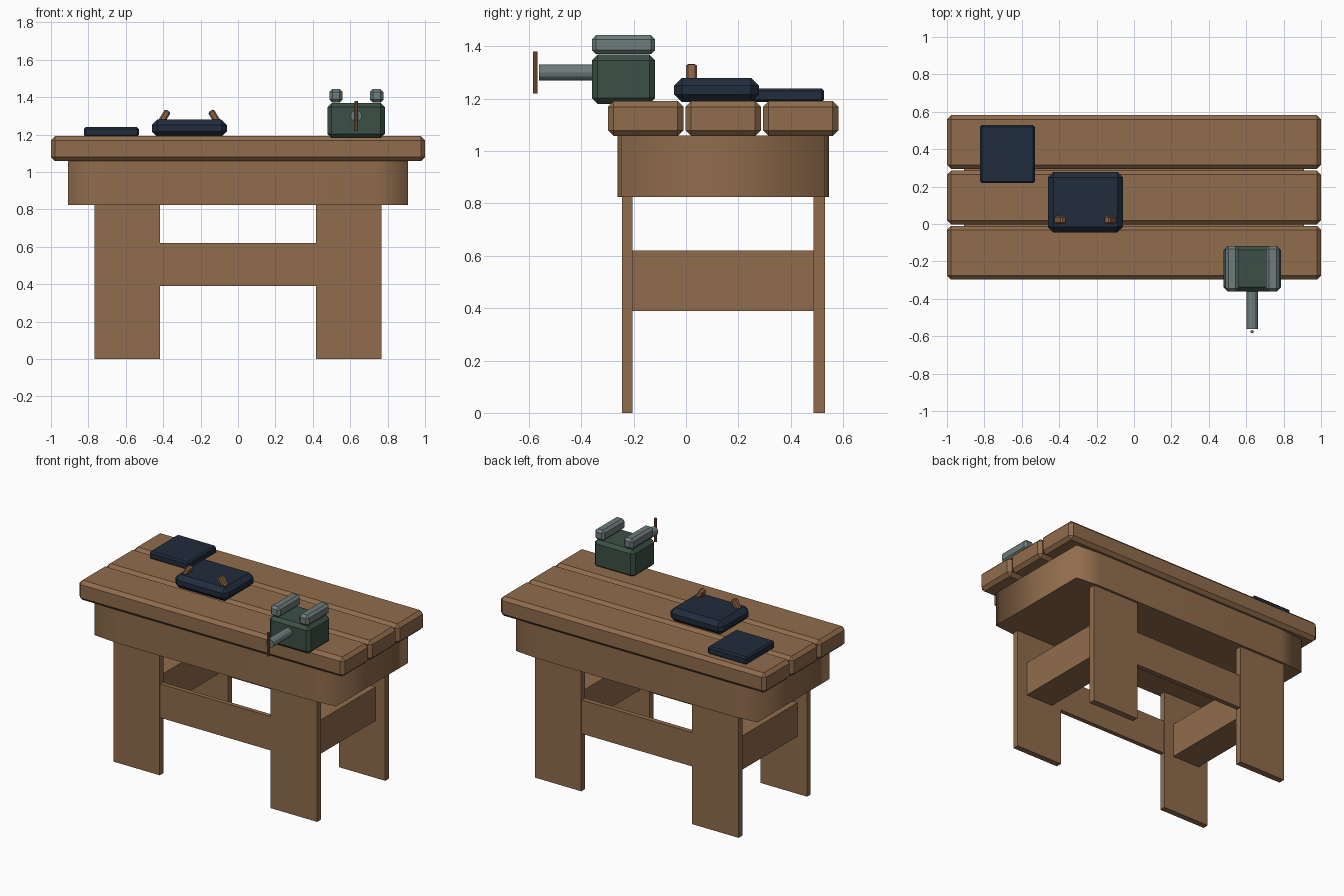
import bpy, bmesh, math
from mathutils import Matrix

if "Cube" in bpy.data.objects:
    bpy.data.objects.remove(bpy.data.objects["Cube"])


def material(name, rgb):
    m = bpy.data.materials.new(name)
    m.diffuse_color = (*rgb, 1)
    m.use_nodes = True
    m.node_tree.nodes["Principled BSDF"].inputs["Base Color"].default_value = m.diffuse_color
    return m


WOOD = material("wood", (0.28, 0.15, 0.072))
NAVY = material("navy cloth", (0.015, 0.025, 0.046))
GREEN = material("green iron", (0.045, 0.078, 0.06))
STEEL = material("grey steel", (0.155, 0.205, 0.2))
LEATHER = material("tan grip", (0.25, 0.12, 0.055))


def finish(bm, name, mat):
    me = bpy.data.meshes.new(name)
    bmesh.ops.recalc_face_normals(bm, faces=bm.faces)
    bm.to_mesh(me)
    bm.free()
    me.materials.append(mat)
    ob = bpy.data.objects.new(name, me)
    bpy.context.collection.objects.link(ob)
    return ob


def box(name, mat, x, y, z, chamfer=0.0, tilt=0.0):
    """Box from (min, max) ranges, optionally chamfered and tilted about y."""
    bm = bmesh.new()
    bmesh.ops.create_cube(bm, size=1)
    size = [b - a for a, b in (x, y, z)]
    bmesh.ops.scale(bm, vec=size, verts=bm.verts)
    if chamfer:
        bmesh.ops.bevel(bm, geom=bm.edges[:], offset=chamfer, segments=1, affect='EDGES')
    ob = finish(bm, name, mat)
    ob.location = [(a + b) / 2 for a, b in (x, y, z)]
    ob.rotation_euler.y = tilt
    return ob


def rod(name, mat, radius, length, location, rot_x=0.0, sides=12):
    bm = bmesh.new()
    bmesh.ops.create_cone(bm, cap_ends=True, segments=sides, radius1=radius,
                          radius2=radius, depth=length,
                          matrix=Matrix.Rotation(rot_x, 4, 'X'))
    ob = finish(bm, name, mat)
    ob.location = location
    return ob


# Table top: three chamfered planks
for i, (y0, y1) in enumerate([(-0.298, -0.01), (-0.002, 0.286), (0.294, 0.582)]):
    box(f"top_plank_{i + 1}", WOOD, (-1, 1), (y0, y1), (1.057, 1.191), 0.022)

# Apron: solid block with long shallow corner cuts, softly shaded round the sides
outline = [(0.735, -0.262), (0.91, -0.246), (0.91, 0.53), (0.735, 0.546)]
outline += [(-x, y) for x, y in reversed(outline)]
bm = bmesh.new()
base = bm.faces.new([bm.verts.new((x, y, 0.824)) for x, y in outline])
ext = bmesh.ops.extrude_face_region(bm, geom=[base], use_keep_orig=True)
bmesh.ops.translate(bm, vec=(0, 0, 0.236),
                    verts=[v for v in ext["geom"] if isinstance(v, bmesh.types.BMVert)])
apron = finish(bm, "apron", WOOD)
bpy.context.view_layer.objects.active = apron
apron.select_set(True)
bpy.ops.object.shade_smooth_by_angle(angle=math.radians(88))
apron.select_set(False)

# Legs and stretchers
for side, y0, y1 in (("front", -0.245, -0.205), ("back", 0.487, 0.53)):
    box(f"{side}_stretcher", WOOD, (-0.42, 0.42), (y0 + 0.005, y1 - 0.005), (0.39, 0.62))
    for hand, s in (("left", -1), ("right", 1)):
        box(f"{side}_{hand}_leg", WOOD, sorted((s * 0.418, s * 0.768)), (y0, y1), (0, 0.83))
for hand, s in (("left", -1), ("right", 1)):
    box(f"{hand}_side_stretcher", WOOD, sorted((s * 0.49, s * 0.695)), (-0.205, 0.487), (0.39, 0.62))

# Vise: body, jaws, screw and turning bar
box("vise_body", GREEN, (0.478, 0.785), (-0.36, -0.118), (1.18, 1.368), 0.022)
for name, x0, x1 in (("left", 0.488, 0.56), ("right", 0.705, 0.777)):
    box(f"vise_{name}_jaw", STEEL, (x0, x1), (-0.36, -0.118), (1.37, 1.443), 0.016)
rod("vise_screw", STEEL, 0.03, 0.21, (0.632, -0.457, 1.3), math.pi / 2)
rod("vise_bar", LEATHER, 0.009, 0.16, (0.632, -0.576, 1.3), sides=8)

# Tool bag with two leaning grips
box("tool_bag", NAVY, (-0.461, -0.059), (-0.045, 0.279), (1.187, 1.28), 0.03)
for name, x, tilt in (("left", -0.394, 0.55), ("right", -0.126, -0.55)):
    box(f"bag_{name}_grip", LEATHER, (x - 0.018, x + 0.018), (0, 0.042), (1.256, 1.333), 0.008, tilt)

# Folded pad
box("pad", NAVY, (-0.824, -0.53), (0.218, 0.528), (1.187, 1.24), 0.01)
